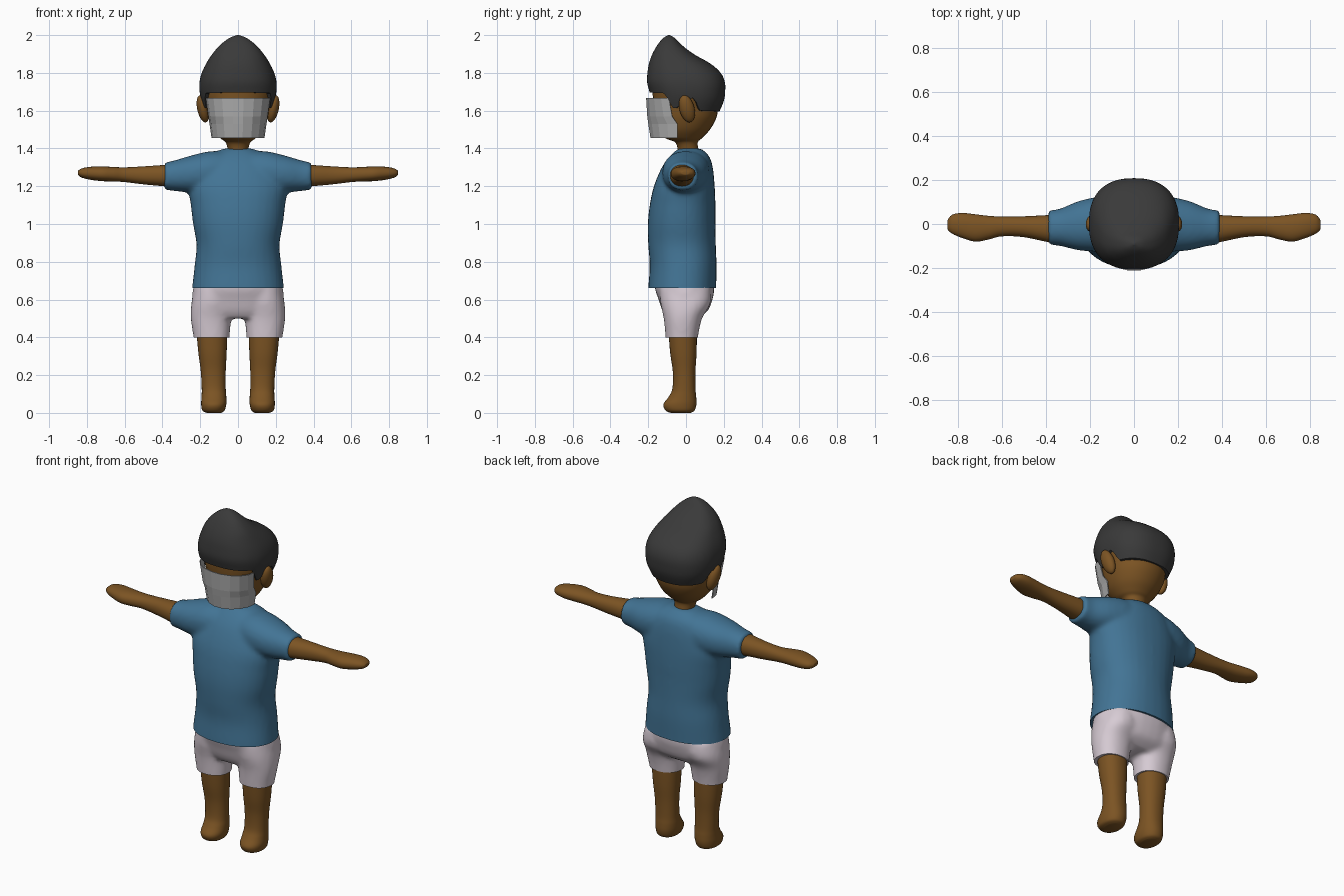
import bpy, bmesh, math
from mathutils import Vector

if "Cube" in bpy.data.objects:
    bpy.data.objects.remove(bpy.data.objects["Cube"], do_unlink=True)


def make_material(name, rgb):
    m = bpy.data.materials.new(name)
    m.use_nodes = True
    m.diffuse_color = (*rgb, 1)
    m.node_tree.nodes["Principled BSDF"].inputs["Base Color"].default_value = (*rgb, 1)
    return m


SKIN = make_material("brown skin", (0.2, 0.088, 0.017))
SHIRT = make_material("blue cloth", (0.055, 0.175, 0.3))
SHORTS = make_material("pale lilac cloth", (0.68, 0.6, 0.66))
HAIR = make_material("charcoal hair", (0.042, 0.042, 0.042))
VISOR = make_material("grey plastic", (0.42, 0.42, 0.42))


def select(obj):
    bpy.ops.object.select_all(action="DESELECT")
    obj.select_set(True)
    bpy.context.view_layer.objects.active = obj


def finish(bm, name, material, angle=50):
    bmesh.ops.recalc_face_normals(bm, faces=bm.faces)
    mesh = bpy.data.meshes.new(name)
    bm.to_mesh(mesh)
    bm.free()
    obj = bpy.data.objects.new(name, mesh)
    bpy.context.collection.objects.link(obj)
    mesh.materials.append(material)
    if angle:
        select(obj)
        bpy.ops.object.shade_smooth_by_angle(angle=math.radians(angle))
    return obj


def smooth_sections(sections, steps=5):
    """Catmull-Rom interpolation of cross-section rows."""
    out, n = [], len(sections)
    for i in range(n - 1):
        p = [sections[min(max(i + k, 0), n - 1)] for k in (-1, 0, 1, 2)]
        for s in range(steps):
            t = s / steps
            out.append([0.5 * (2 * b + (c - a) * t + (2 * a - 5 * b + 4 * c - d) * t ** 2
                               + (3 * b - a - 3 * c + d) * t ** 3)
                        for a, b, c, d in zip(*p)])
    return out + [list(sections[-1])]


def power(v, exponent):
    return math.copysign(abs(v) ** (2 / exponent), v)


def bridge(bm, rings):
    n = len(rings[0])
    for lo, hi in zip(rings, rings[1:]):
        for i in range(n):
            j = (i + 1) % n
            bm.faces.new((lo[i], lo[j], hi[j], hi[i]))


def loft(name, material, sections, axis="z", side=1, exponent=2.2, segs=32):
    """Rows are (position, min, max, min, max) of the two other axes in order."""
    bm = bmesh.new()
    rings = []
    for t, a0, a1, b0, b1 in smooth_sections(sections):
        ring = []
        for i in range(segs):
            ang = math.tau * i / segs
            a = (a0 + a1) / 2 + (a1 - a0) / 2 * power(math.cos(ang), exponent)
            b = (b0 + b1) / 2 + (b1 - b0) / 2 * power(math.sin(ang), exponent)
            co = (a, b, t) if axis == "z" else (t, a, b)
            ring.append(bm.verts.new((co[0] * side, co[1], co[2])))
        rings.append(ring)
    bridge(bm, rings)
    bm.faces.new(rings[0])
    bm.faces.new(rings[-1])
    return finish(bm, name, material)


def fuse(name, parts, cuts, voxel=0.012):
    """Blend overlapping parts into one skin, then trim the hems square."""
    select(parts[0])
    for p in parts:
        p.select_set(True)
    bpy.ops.object.join()
    obj = parts[0]
    obj.name = name
    remesh = obj.modifiers.new("blend", "REMESH")
    remesh.mode = "VOXEL"
    remesh.voxel_size = voxel
    relax = obj.modifiers.new("relax", "SMOOTH")
    relax.factor, relax.iterations = 0.5, 8
    for m in ("blend", "relax"):
        bpy.ops.object.modifier_apply(modifier=m)
    bm = bmesh.new()
    bm.from_mesh(obj.data)
    for point, normal in cuts:
        cut = bmesh.ops.bisect_plane(bm, geom=bm.verts[:] + bm.edges[:] + bm.faces[:],
                                     plane_co=point, plane_no=normal, clear_outer=True)
        rim = [e for e in cut["geom_cut"] if isinstance(e, bmesh.types.BMEdge)]
        bmesh.ops.holes_fill(bm, edges=rim, sides=0)
    bm.to_mesh(obj.data)
    bm.free()
    select(obj)
    bpy.ops.object.shade_smooth_by_angle(angle=math.radians(50))


def ellipsoid(name, material, centre, size, tilt):
    bpy.ops.mesh.primitive_uv_sphere_add(segments=24, ring_count=14, radius=1,
                                         location=centre, rotation=tilt)
    obj = bpy.context.object
    obj.name, obj.scale = name, size
    obj.data.materials.append(material)
    bpy.ops.object.shade_smooth()


# Shirt: torso plus sleeves
body = [(0.60, -.245, .245, -.2, .16), (0.66, -.243, .243, -.2, .16),
        (0.78, -.23, .23, -.192, .162), (0.89, -.22, .22, -.2, .158),
        (1.0, -.238, .238, -.202, .156), (1.1, -.25, .25, -.192, .156),
        (1.2, -.26, .26, -.17, .152), (1.3, -.22, .22, -.128, .142),
        (1.36, -.165, .165, -.085, .122), (1.4, -.075, .075, -.04, .08)]
sleeve = [(.05, -.11, .125, 1.16, 1.385), (.15, -.125, .125, 1.16, 1.385),
          (.25, -.12, .105, 1.165, 1.362), (.335, -.1, .07, 1.175, 1.337),
          (.39, -.095, .062, 1.18, 1.325)]
shirt_parts = [loft("torso", SHIRT, body)]
shirt_parts += [loft("sleeve", SHIRT, sleeve, "x", s) for s in (1, -1)]
fuse("shirt", shirt_parts, [((0, 0, .66), (0, 0, -1)),
                            ((.335, 0, 0), (1, 0, -.05)), ((-.335, 0, 0), (-1, 0, -.05))])

# Shorts: hips plus leg tubes
hips = [(.5, -.2, .2, -.1, .06), (.54, -.235, .235, -.125, .115),
        (.6, -.243, .243, -.145, .14), (.66, -.238, .238, -.165, .15),
        (.72, -.22, .22, -.165, .14)]
short_leg = [(.36, .05, .23, -.105, .06), (.4, .045, .235, -.108, .063),
             (.5, .036, .25, -.118, .085), (.58, .025, .247, -.135, .13),
             (.66, .02, .23, -.14, .13)]
short_parts = [loft("hips", SHORTS, hips)]
short_parts += [loft("short_leg", SHORTS, short_leg, side=s) for s in (1, -1)]
fuse("shorts", short_parts, [((0, 0, .4), (0, 0, -1))])

# Legs with feet, arms with mitten hands, ears
leg = [(0, .09, .165, -.08, .025), (.012, .072, .188, -.108, .045),
       (.045, .062, .195, -.12, .055), (.085, .062, .193, -.092, .054),
       (.13, .065, .192, -.072, .05), (.22, .065, .197, -.07, .05),
       (.32, .06, .21, -.084, .056), (.45, .056, .222, -.094, .058)]
arm = [(.28, -.09, .045, 1.19, 1.322), (.36, -.088, .042, 1.197, 1.315),
       (.5, -.06, .035, 1.21, 1.305), (.6, -.056, .034, 1.222, 1.3),
       (.66, -.07, .037, 1.225, 1.302), (.72, -.08, .044, 1.227, 1.305),
       (.78, -.064, .05, 1.234, 1.303), (.825, -.045, .043, 1.245, 1.295),
       (.845, -.028, .022, 1.258, 1.283), (.848, -.015, .008, 1.265, 1.276)]
for side, label in ((1, "left"), (-1, "right")):
    loft(label + "_leg", SKIN, leg, side=side)
    loft(label + "_arm", SKIN, arm, "x", side)
    ellipsoid(label + "_ear", SKIN, (.186 * side, .005, 1.61), (.03, .04, .075),
              (.25, .22 * side, 0))

# Neck and head
head = [(1.37, -.05, .05, -.04, .07), (1.43, -.064, .064, -.055, .062),
        (1.455, -.095, .095, -.11, .085), (1.5, -.132, .132, -.148, .127),
        (1.56, -.157, .157, -.165, .16), (1.62, -.168, .168, -.17, .172),
        (1.68, -.185, .185, -.176, .188), (1.75, -.18, .18, -.175, .18),
        (1.83, -.12, .12, -.13, .09)]
loft("head", SKIN, head, exponent=2.1)

# Hair: rows of height, front, back, half width
hair_rows = smooth_sections(
    [(1.58, -.17, .17, .165), (1.65, -.18, .2, .192), (1.7, -.193, .207, .203),
     (1.75, -.206, .206, .204), (1.8, -.204, .184, .192), (1.85, -.196, .128, .168),
     (1.9, -.178, .04, .136), (1.95, -.15, -.025, .092), (1.985, -.12, -.06, .045),
     (2, -.095, -.085, .005)])
# Hairline height by angle from the front: brow, sideburn, ear notch, nape
hairline = [(0, 1.697), (56, 1.692), (66, 1.63), (72, 1.605), (96, 1.67), (108, 1.6), (180, 1.595)]


def lookup(table, key):
    for lo, hi in zip(table, table[1:]):
        if key <= hi[0]:
            f = (key - lo[0]) / (hi[0] - lo[0])
            return [a + (b - a) * f for a, b in zip(lo, hi)][1:]
    return table[-1][1:]


bm = bmesh.new()
rings, segs, rows = [], 72, 32
for r in range(-1, rows + 1):
    ring = []
    for i in range(segs):
        ang = math.tau * i / segs
        base = lookup(hairline, math.degrees(min(ang, math.tau - ang)))[0]
        z = base + (2 - base) * math.sin(max(r, 0) / rows * math.pi / 2)
        front, back, half = lookup(hair_rows, z)
        shrink = 0.88 if r < 0 else 1      # first row turns the rim inward
        x = half * power(math.sin(ang), 2.4) * shrink
        y = (front + back) / 2 - (back - front) / 2 * power(math.cos(ang), 2.4) * shrink
        ring.append(bm.verts.new((x, y, z)))
    rings.append(ring)
bridge(bm, rings)
bm.faces.new(rings[-1])
finish(bm, "hair", HAIR)

# Face visor: flat panels wrapped round the face (height, centre y, half width, depth)
bm = bmesh.new()
rows = []
for z, cy, half, depth in ((1.455, -.045, .135, .14), (1.53, -.045, .146, .152),
                           (1.57, -.072, .152, .13), (1.668, -.09, .165, .118)):
    rows.append([bm.verts.new((half * math.sin(a), cy - depth * math.cos(a), z))
                 for a in (math.radians(-90 + 20 * k) for k in range(10))])
for lo, hi in zip(rows, rows[1:]):
    for k in range(9):
        bm.faces.new((lo[k], lo[k + 1], hi[k + 1], hi[k]))
visor = finish(bm, "face_visor", VISOR, angle=0)
visor.modifiers.new("thickness", "SOLIDIFY").thickness = 0.005
